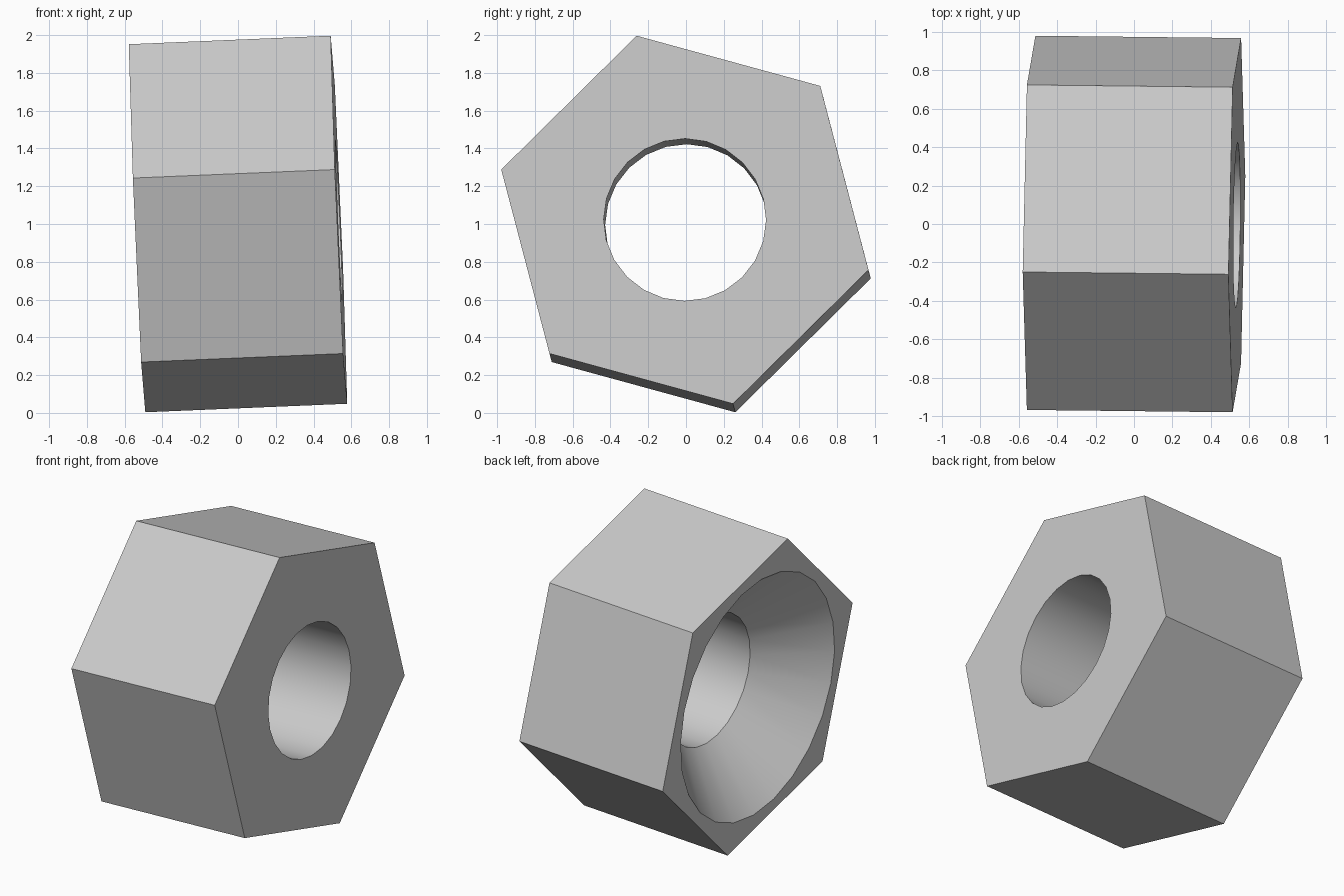
import bpy, bmesh
from math import cos, sin, radians, tau
from mathutils import Matrix, Vector

cube = bpy.data.objects.get("Cube")
if cube:
    bpy.data.objects.remove(cube)

HALF = 0.535          # half the nut's length
HEX_R = 1.008         # corner radius
HOLE_R = 0.43
SINK_R = 0.80
SINK_DEPTH = 0.365
START = radians(104.7)
SEG = 24
STEP = SEG // 6

grey = bpy.data.materials.new("plain grey")
grey.use_nodes = True
colour = (0.6, 0.6, 0.6, 1)
grey.diffuse_color = colour
grey.node_tree.nodes["Principled BSDF"].inputs["Base Color"].default_value = colour

bm = bmesh.new()


def ring(x, radius, count):
    angles = [START + tau * i / count for i in range(count)]
    return [bm.verts.new((x, radius * cos(a), radius * sin(a))) for a in angles]


def bridge(a, b, smooth):
    for i in range(len(a)):
        j = (i + 1) % len(a)
        bm.faces.new((a[i], a[j], b[j], b[i])).smooth = smooth


def cap(outer, inner):
    # one flat face for each side of the hexagon, reaching in to the hole
    for i in range(6):
        arc = [inner[(i * STEP + k) % SEG] for k in range(STEP + 1)]
        bm.faces.new([outer[i], outer[(i + 1) % 6]] + arc[::-1])


# Hexagonal outside
hex_plain = ring(HALF, HEX_R, 6)
hex_sunk = ring(-HALF, HEX_R, 6)
bridge(hex_plain, hex_sunk, False)

# Straight bore opening into a cone
bore_plain = ring(HALF, HOLE_R, SEG)
bore_inner = ring(-HALF + SINK_DEPTH, HOLE_R, SEG)
cone_mouth = ring(-HALF, SINK_R, SEG)
bridge(bore_plain, bore_inner, True)
bridge(bore_inner, cone_mouth, True)

# End faces
cap(hex_plain, bore_plain)
cap(hex_sunk, cone_mouth)
bmesh.ops.recalc_face_normals(bm, faces=bm.faces)

mesh = bpy.data.meshes.new("hex_nut")
bm.to_mesh(mesh)
bm.free()
mesh.materials.append(grey)
nut = bpy.data.objects.new("hex_nut", mesh)
bpy.context.collection.objects.link(nut)

# Slight tilt of the axis
tilt = Vector((1.07, -0.012, 0.045)).to_track_quat('X', 'Z').to_matrix().to_4x4()
nut.matrix_world = Matrix.Translation((0, 0, 1)) @ tilt

bpy.context.view_layer.objects.active = nut
nut.select_set(True)
bpy.ops.object.shade_smooth_by_angle(angle=radians(30))
